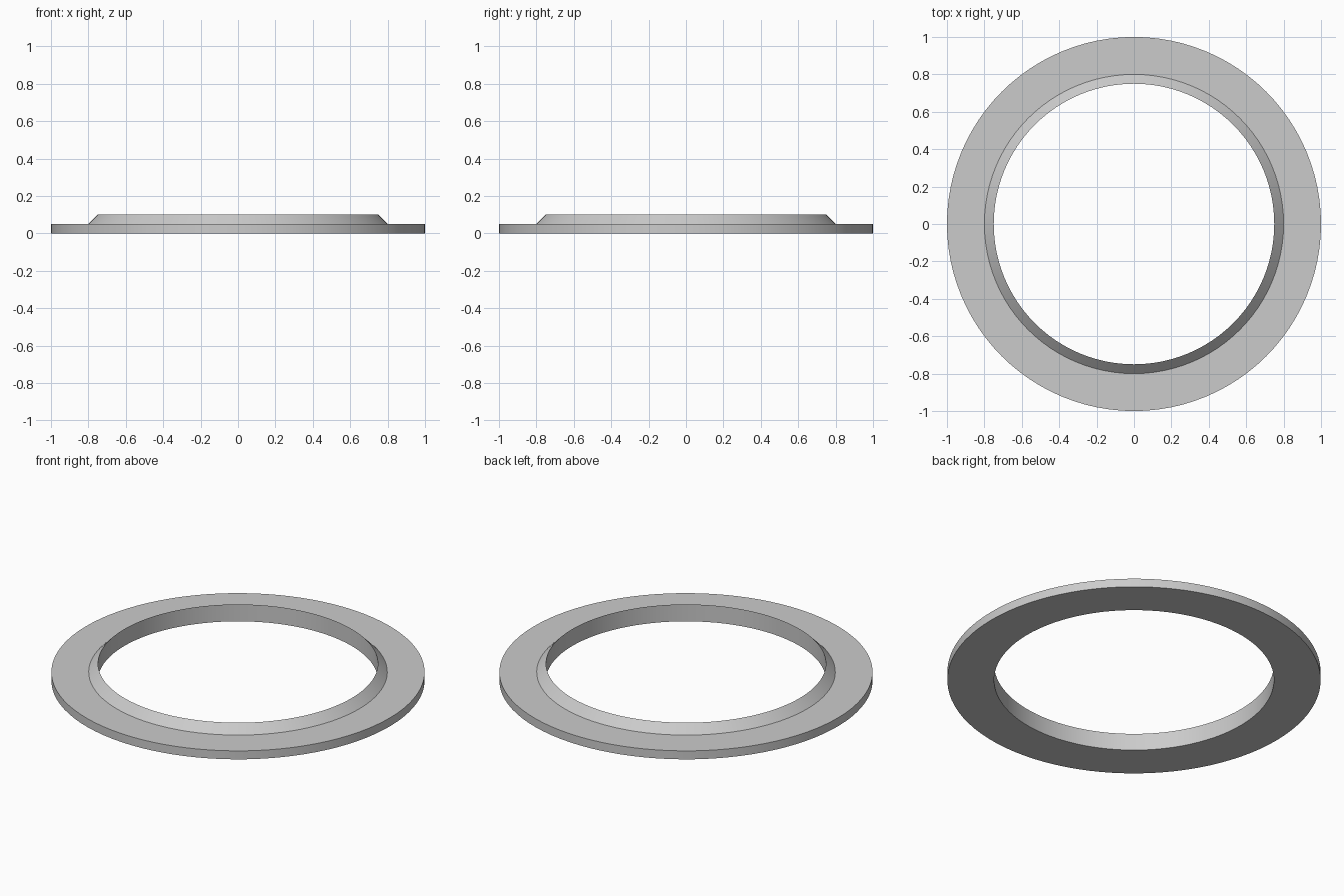
import bpy, bmesh, math

if "Cube" in bpy.data.objects:
    bpy.data.objects.remove(bpy.data.objects["Cube"])

SEGMENTS = 96

# Ring cross-section (radius, height): flat flange with a bevelled inner lip
profile = [(0.75, 0), (1.0, 0), (1.0, 0.05), (0.8, 0.05), (0.75, 0.1)]

# Revolve the section around z
bm = bmesh.new()
rings = []
for i in range(SEGMENTS):
    a = 2 * math.pi * i / SEGMENTS
    rings.append([bm.verts.new((r * math.cos(a), r * math.sin(a), z)) for r, z in profile])
for i, ring in enumerate(rings):
    following = rings[(i + 1) % SEGMENTS]
    for j in range(len(profile)):
        k = (j + 1) % len(profile)
        bm.faces.new((ring[j], following[j], following[k], ring[k]))
bmesh.ops.recalc_face_normals(bm, faces=bm.faces)

mesh = bpy.data.meshes.new("flanged_ring")
bm.to_mesh(mesh)
bm.free()
flanged_ring = bpy.data.objects.new("flanged_ring", mesh)
bpy.context.collection.objects.link(flanged_ring)

# Smooth round walls, crisp profile edges
bpy.context.view_layer.objects.active = flanged_ring
flanged_ring.select_set(True)
bpy.ops.object.shade_smooth_by_angle(angle=math.radians(30))
